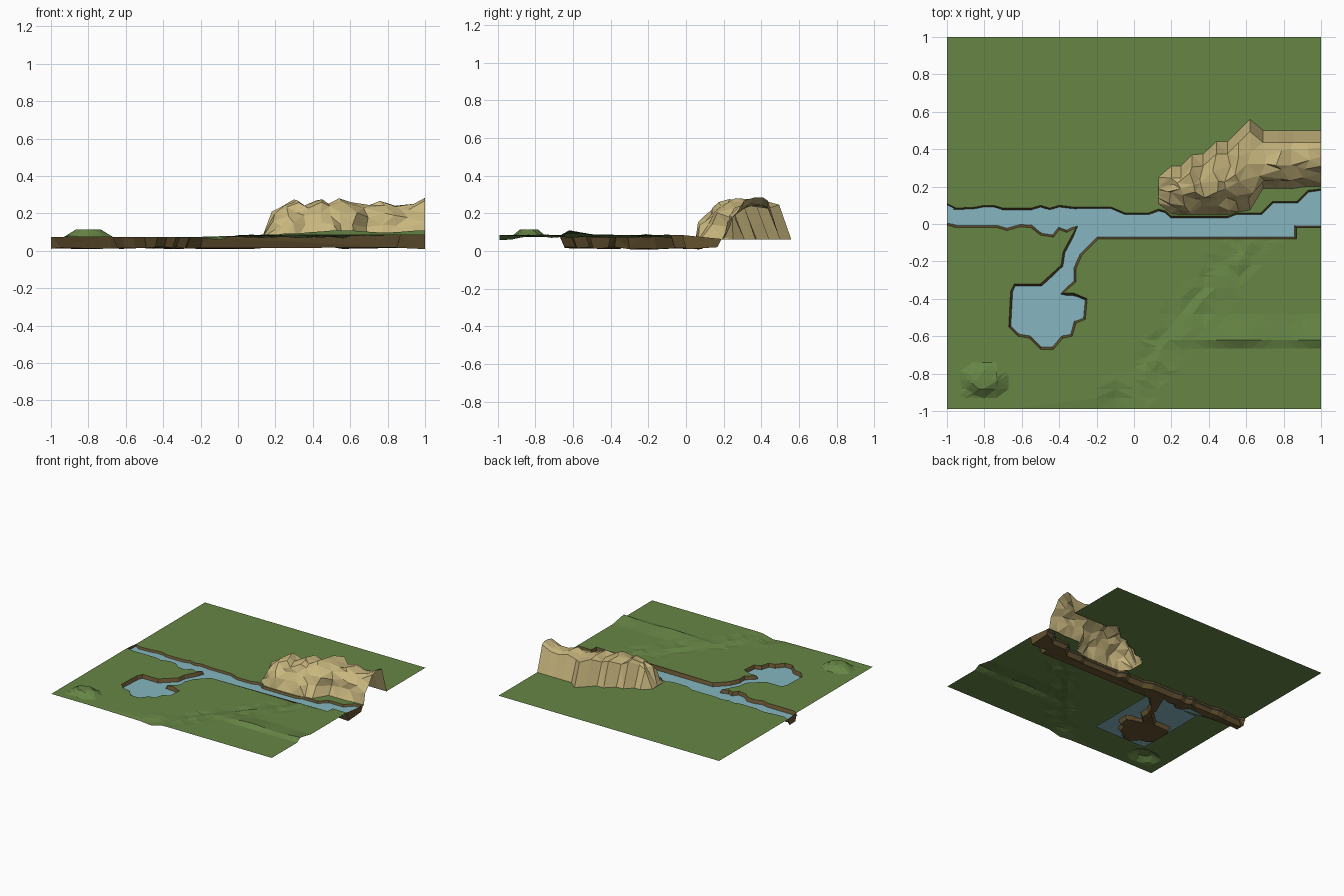
import bpy, bmesh, random, math

if "Cube" in bpy.data.objects:
    bpy.data.objects.remove(bpy.data.objects["Cube"])
random.seed(4)


def material(name, rgb):
    m = bpy.data.materials.new(name)
    m.diffuse_color = (*rgb, 1)
    m.use_nodes = True
    m.node_tree.nodes["Principled BSDF"].inputs["Base Color"].default_value = m.diffuse_color
    return m


GRASS = material("grass", (0.135, 0.235, 0.06))
EARTH = material("earth", (0.13, 0.085, 0.03))
WATER = material("water", (0.24, 0.47, 0.53))
STONE = material("stone", (0.58, 0.47, 0.21))


def finish(bm, name, mat):
    for f in bm.faces:
        f.normal_update()
    down = [f for f in bm.faces if f.normal.z < 0]
    if len(down) > len(bm.faces) / 2:
        bmesh.ops.reverse_faces(bm, faces=bm.faces[:])
    me = bpy.data.meshes.new(name)
    bm.to_mesh(me)
    bm.free()
    me.materials.append(mat)
    ob = bpy.data.objects.new(name, me)
    bpy.context.collection.objects.link(ob)
    return ob


def outline(points, z=0.0):
    bm = bmesh.new()
    face = bm.faces.new([bm.verts.new((x, y, z)) for x, y in points])
    face.normal_update()
    if face.normal.z < 0:
        face.normal_flip()
    return bm


def clamp(v):
    return max(0.0, min(1.0, v))


# Ground height: level north, slightly raised south, crest, mound and hollow
def height(x, y):
    if y > 0.02:
        return 0.064
    side = (x + 0.08) - (y + 0.97) * 0.8
    z = 0.075 + 0.01 * clamp(side / 0.15 + 0.5)
    if abs(side) < 0.13:
        z += 0.008 * math.sin(x * 37) * math.cos(y * 31)
    if x > 0.2:
        d = y + 0.62
        fall = 1 + d / 0.045 if d < 0 else 1 - d / 0.14
        z += clamp((x - 0.2) / 0.1) * clamp(fall) * (0.019 + 0.006 * math.sin(x * 14))
    z -= 0.025 * math.exp(-((x + 0.1) / 0.06) ** 2 - ((y + 0.98) / 0.06) ** 2)
    u, v = abs(x + 0.8) / 0.13, abs(y + 0.835) / 0.095
    z += 0.04 * clamp((1 - max(u, v, (u + v) / 1.4)) / 0.5)
    return z


# River banks, west to east; the south bank detours around the pond
north = [(-1, .11), (-.95, .085), (-.85, .09), (-.8, .1), (-.75, .1), (-.7, .085),
         (-.55, .085), (-.5, .1), (-.45, .085), (-.4, .1), (-.32, .09), (-.12, .09),
         (-.05, .06), (.08, .06), (.13, .08)]
north_east = [(.17, .07), (.2, .042), (.5, .042), (.55, .06), (.68, .06), (.74, .12),
              (.87, .12), (.93, .18), (1, .188)]
south = [(-1, -.005), (-.95, -.02), (-.73, -.02), (-.68, -.035), (-.61, -.015),
         (-.55, -.02), (-.5, -.06), (-.43, -.07), (-.4, -.03), (-.36, -.045),
         (-.31, -.02), (-.38, -.15), (-.39, -.22), (-.5, -.32), (-.64, -.32),
         (-.66, -.36), (-.67, -.55), (-.62, -.6), (-.56, -.61), (-.5, -.67),
         (-.43, -.67), (-.38, -.61), (-.33, -.6), (-.31, -.53), (-.26, -.51),
         (-.25, -.4), (-.32, -.37), (-.38, -.37), (-.31, -.31), (-.31, -.24),
         (-.28, -.17), (-.19, -.08), (.87, -.08), (.87, -.02), (1, -.02)]

# Cliff stations: x, front foot, back foot, crest y, crest z
cliff = [(.13, .11, .25, .18, .075), (.2, .055, .31, .19, .215), (.25, .05, .31, .2, .245),
         (.31, .05, .37, .21, .275), (.37, .05, .375, .2, .24), (.44, .05, .44, .23, .275),
         (.5, .05, .44, .24, .25), (.56, .065, .5, .27, .28), (.62, .075, .56, .31, .262),
         (.69, .19, .5, .31, .24), (.77, .19, .5, .32, .265), (.85, .19, .5, .33, .24),
         (.92, .2, .5, .35, .245), (1, .2, .5, .37, .285)]


def ground(points, name, relief):
    bm = outline(points)
    bmesh.ops.triangulate(bm, faces=bm.faces[:])
    if relief:
        xs = [-.93, -.865, -.8, -.735, -.67, -.2, -.1] + [i * .0625 for i in range(16)]
        ys = [-.93, -.882, -.835, -.787, -.74] + [-.665, -.62, -.56, -.48] + [-.4 + i * .06 for i in range(6)]
        for axis, cuts in ((0, xs), (1, ys)):
            for c in cuts:
                co, no = [0, 0, 0], [0, 0, 0]
                co[axis], no[axis] = c, 1
                bmesh.ops.bisect_plane(bm, geom=bm.verts[:] + bm.edges[:] + bm.faces[:],
                                       plane_co=co, plane_no=no, dist=1e-5)
    for v in bm.verts:
        v.co.z = height(v.co.x, v.co.y)
    bmesh.ops.triangulate(bm, faces=bm.faces[:])
    bmesh.ops.dissolve_limit(bm, angle_limit=0.005, verts=bm.verts[:], edges=bm.edges[:])
    bmesh.ops.triangulate(bm, faces=bm.faces[:])
    finish(bm, name, GRASS)


# Grass areas
ground(south + [(1, -.99), (-1, -.99)], "south_meadow", True)
ground(north + [(s[0], s[2]) for s in cliff] + [(1, 1), (-1, 1)], "north_meadow", False)
ground([north[-1]] + north_east + [(s[0], s[1]) for s in reversed(cliff)], "cliff_foot_grass", False)

# River and pond bed: sloping earth banks down to a rough floor
shore = north + north_east + south[::-1]
bm = outline(shore)
floor = bm.faces[:]
bmesh.ops.inset_region(bm, faces=floor, thickness=0.028, use_boundary=True, use_even_offset=False)
inner = set(floor[0].verts)
for v in bm.verts:
    if v in inner:
        v.co.z = random.uniform(0.008, 0.022)
        if abs(v.co.x) > 0.95:
            v.co.x = math.copysign(1, v.co.x)
    else:
        v.co.z = height(v.co.x, v.co.y)
bmesh.ops.triangulate(bm, faces=bm.faces[:])
finish(bm, "river_bed", EARTH)

# Water: river strip and a rectangle under the pond and its inlet
river = north + north_east + [(1, -.02), (.87, -.02), (.87, -.08), (-.55, -.08), (-1, -.02)]
bm = outline(river, 0.048)
bmesh.ops.triangulate(bm, faces=bm.faces[:])
finish(bm, "river_water", WATER)
finish(outline([(-.68, -.69), (-.2, -.69), (-.2, -.08), (-.68, -.08)], 0.048), "pond_water", WATER)

# Cliff: lofted open sheet with craggy front and slab back
bm = bmesh.new()
rows = []
for i, (x, yf, yb, yc, zc) in enumerate(cliff):
    z0, h, d = 0.06, zc - 0.06, yc - yf
    back = max(yb - 0.065, yc + 0.02)
    prof = [(yf, 0), (yf + .2 * d, .4), (yf + .42 * d, .68), (yf + .72 * d, .9),
            (yc, 1), ((yc + back) / 2, .97), (back, .92), (yb, 0)]
    row = []
    for k, (y, t) in enumerate(prof):
        j = 0.02 if 0 < k < 6 and i > 0 else 0
        jx = 0 if i == len(cliff) - 1 else random.uniform(-j, j)
        row.append(bm.verts.new((x + jx, y + random.uniform(-j, j),
                                 z0 + h * t + random.uniform(-j, j) * .4)))
    rows.append(row)
for a, b in zip(rows, rows[1:]):
    for k in range(len(a) - 1):
        bm.faces.new((a[k], b[k], b[k + 1], a[k + 1]))
bm.faces.new(rows[0])
bmesh.ops.triangulate(bm, faces=[f for f in bm.faces if f.calc_center_median().y < 0.42])
bmesh.ops.recalc_face_normals(bm, faces=bm.faces[:])
finish(bm, "cliff", STONE)
